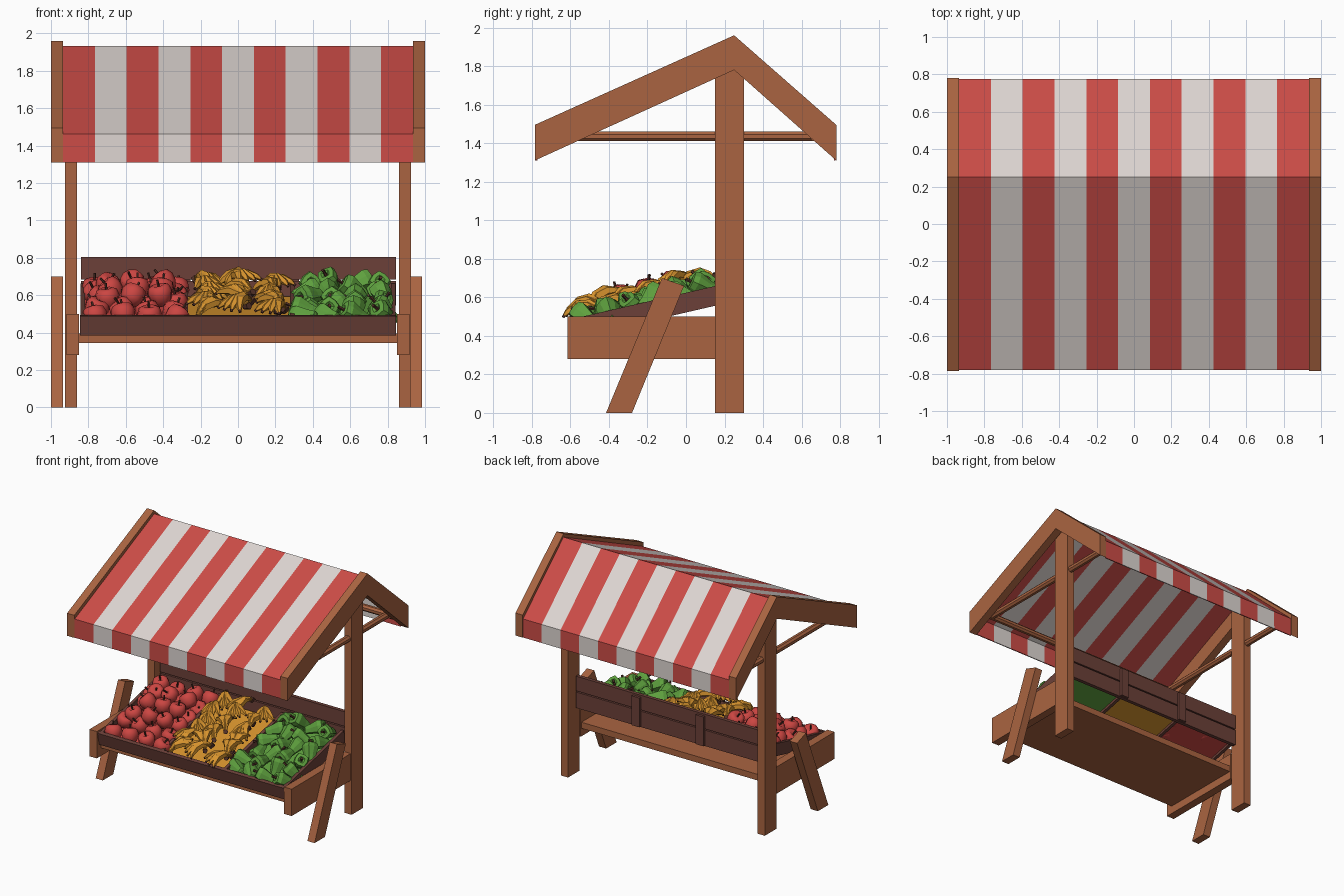
import bpy, bmesh, math, random
from mathutils import Matrix, Vector

if "Cube" in bpy.data.objects:
    bpy.data.objects.remove(bpy.data.objects["Cube"])

random.seed(4)


def lin(c):
    c /= 255
    return c / 12.92 if c <= 0.04045 else ((c + 0.055) / 1.055) ** 2.4


def material(name, r, g, b):
    m = bpy.data.materials.new(name)
    m.diffuse_color = (lin(r), lin(g), lin(b), 1)
    m.use_nodes = True
    m.node_tree.nodes["Principled BSDF"].inputs["Base Color"].default_value = m.diffuse_color
    return m


WOOD = material("warm wood", 170, 100, 65)
DARK = material("dark crate wood", 108, 64, 56)
RED = material("awning red", 204, 76, 71)
WHITE = material("awning white", 222, 214, 210)
APPLE = material("apple red", 204, 70, 66)
YELLOW = material("banana yellow", 216, 148, 46)
GREEN = material("pepper green", 94, 160, 62)
STEM = material("stem brown", 84, 50, 40)


def finish(bm, name, mats, matrix=None):
    bmesh.ops.recalc_face_normals(bm, faces=bm.faces)
    me = bpy.data.meshes.new(name)
    bm.to_mesh(me)
    bm.free()
    for m in mats:
        me.materials.append(m)
    ob = bpy.data.objects.new(name, me)
    bpy.context.collection.objects.link(ob)
    if matrix:
        ob.matrix_world = matrix
    return ob


def loft(bm, rings, mat=0):
    """Bridge rings of points and cap both ends."""
    vs = [[bm.verts.new(p) for p in r] for r in rings]
    n = len(vs[0])
    faces = [bm.faces.new(vs[0]), bm.faces.new(vs[-1])]
    for a, b in zip(vs, vs[1:]):
        for i in range(n):
            j = (i + 1) % n
            faces.append(bm.faces.new((a[i], a[j], b[j], b[i])))
    for f in faces:
        f.material_index = mat


def slab(name, prof, x0, x1, mat, matrix=None):
    """Extrude a (y, z) outline along x."""
    bm = bmesh.new()
    loft(bm, [[(x, y, z) for y, z in prof] for x in (x0, x1)])
    return finish(bm, name, [mat], matrix)


def box(name, x, y, z, mat, matrix=None):
    return slab(name, [(y[0], z[0]), (y[1], z[0]), (y[1], z[1]), (y[0], z[1])],
                x[0], x[1], mat, matrix)


def lathe(bm, prof, n, M, mat=0, lobe=0.0):
    loft(bm, [[M @ Vector((r * (1 - lobe * (i % 2)) * math.cos(i * math.tau / n),
                           r * (1 - lobe * (i % 2)) * math.sin(i * math.tau / n), z))
               for i in range(n)] for r, z in prof], mat)


def pole(name, p, q, r, mat):
    d = Vector(q) - Vector(p)
    M = (Matrix.Translation(p) @ d.to_track_quat('Z', 'Y').to_matrix().to_4x4()
         @ Matrix.Rotation(math.pi / 8, 4, 'Z'))
    bm = bmesh.new()
    lathe(bm, [(r, 0), (r, d.length)], 8, M)
    finish(bm, name, [mat])


# Frame: posts, gable rafters, leaning legs, table ends
gable = [(-.785, 1.31), (.25, 1.78), (.78, 1.31), (.78, 1.495), (.25, 1.96), (-.785, 1.495)]
leg = [(-.415, 0), (-.28, 0), (-.01, .66), (-.125, .70)]
for side, s, lx in (("left", -1, (-1, -.935)), ("right", 1, (.92, .985))):
    box(side + "_post", (s * .86, s * .925), (.15, .30), (0, 1.87), WOOD)
    slab(side + "_gable_rafter", gable, s * .935, s * 1.0, WOOD)
    slab(side + "_leaning_leg", leg, lx[0], lx[1], WOOD)
    box(side + "_table_end", (s * .85, s * .917), (-.615, .15), (.28, .50), WOOD)
    pole(side + "_tie_pole", (s * .89, -.64, 1.435), (s * .89, .67, 1.435), .027, WOOD)
for name, y in (("front", -.65), ("back", .67)):
    pole(name + "_awning_pole", (-.94, y, 1.435), (.94, y, 1.435), .027, WOOD)
box("table_board", (-.85, .85), (-.56, .14), (.345, .395), WOOD)

# Striped awning with hanging edges
bm = bmesh.new()
prof = [(-.776, 1.31), (-.776, 1.46), (.25, 1.928), (.772, 1.46), (.772, 1.31)]
N = 11
rows = [[bm.verts.new((-.935 + 1.87 * i / N, y, z)) for y, z in prof] for i in range(N + 1)]
for i in range(N):
    for k in range(4):
        f = bm.faces.new((rows[i][k], rows[i + 1][k], rows[i + 1][k + 1], rows[i][k + 1]))
        f.material_index = i % 2
awning = finish(bm, "striped_awning", [RED, WHITE])
mod = awning.modifiers.new("thickness", 'SOLIDIFY')
mod.thickness = .008
mod.offset = 0

# Sloping display tray, in its own tilted frame
TRAY = Matrix.Translation((0, -.59, .385)) @ Matrix.Rotation(math.radians(13), 4, 'X')
box("tray_front_board", (-.845, .845), (0, .03), (0, .105), DARK, TRAY)
for name, x in (("left_side", -.83), ("left_divider", -.28), ("right_divider", .29), ("right_side", .83)):
    box("tray_" + name, (x - .013, x + .013), (.03, .80), (0, .10), DARK, TRAY)
for name, a, b, m in (("apple", -.82, -.29, APPLE), ("banana", -.27, .28, YELLOW),
                      ("pepper", .30, .82, GREEN)):
    box(name + "_tray_floor", (a, b), (.03, .79), (.02, .032), m, TRAY)
# Back planks and battens
box("lower_back_plank", (-.84, .845), (.19, .22), (.545, .675), DARK)
box("upper_back_plank", (-.84, .845), (.19, .22), (.685, .805), DARK)
for x in (-.29, .29):
    box("back_batten", (x - .035, x + .035), (.22, .24), (.55, .79), DARK)


def jit(a):
    return random.uniform(-a, a)


def pose(x, v, w, tilt):
    return (Matrix.Translation((x, v, w)) @ Matrix.Rotation(random.uniform(0, math.tau), 4, 'Z')
            @ Matrix.Rotation(tilt, 4, 'X'))


# Apples
bm = bmesh.new()
spots = [(-.755 + .143 * i, .10 + .125 * j, .085) for i in range(4) for j in range(6)]
spots += [(-.69 + .14 * i, .28 + .15 * j, .15) for i in range(3) for j in range(3)]
for x, v, w in spots:
    M = pose(x + jit(.015), v + jit(.015), w + jit(.012), jit(.8))
    lathe(bm, [(.012, -.05), (.034, -.058), (.058, -.028), (.067, .012), (.056, .046),
               (.03, .057), (.008, .042)], 9, M, 0)
    lathe(bm, [(.006, .04), (.007, .085)], 5, M, 1)
apples = finish(bm, "apples", [APPLE, STEM], TRAY)
for f in apples.data.polygons:
    f.use_smooth = f.material_index == 0

# Bell peppers
bm = bmesh.new()
for i in range(4):
    for j in range(6):
        M = pose(.365 + .133 * i + jit(.02), .09 + .125 * j + jit(.02),
                 .085 + .006 * j + jit(.015), random.uniform(.6, 1.7))
        lathe(bm, [(.02, -.085), (.036, -.08), (.045, -.03), (.064, .035), (.055, .065),
                   (.028, .07), (.012, .058)], 8, M, 0, .16)
        lathe(bm, [(.012, .055), (.008, .075), (.01, .10)], 5, M, 1)
finish(bm, "bell_peppers", [GREEN, STEM], TRAY)


def banana(bm, M):
    """Arched five-sided tube with a dark tip."""
    rings = []
    for t, r in ((0, .010), (.14, .017), (.35, .027), (.62, .027), (.85, .018), (.95, .009), (1, .008)):
        a = (t - .5) * 1.9
        c = Vector((0, .125 * math.sin(a) + .10, .125 * math.cos(a) - .073))
        u = Vector((0, math.sin(a), math.cos(a)))
        rings.append([M @ (c + u * r * math.cos(k * math.tau / 5) +
                           Vector((r * math.sin(k * math.tau / 5), 0, 0))) for k in range(5)])
    loft(bm, rings[:-1], 0)
    loft(bm, rings[-2:], 1)


# Banana bunches
bm = bmesh.new()
for i in range(3):
    for j in range(6):
        yaw = jit(.7) + (math.pi if random.random() < .6 else 0)
        R = (Matrix.Translation((-.17 + .175 * i + jit(.02), .10 + .122 * j + jit(.02),
                                 .095 + (.035 if i == 1 else 0) + .005 * j + jit(.02)))
             @ Matrix.Rotation(yaw, 4, 'Z') @ Matrix.Rotation(jit(.25), 4, 'X')
             @ Matrix.Translation((0, -.10, 0)))
        for k in range(4):
            banana(bm, R @ Matrix.Rotation((k - 1.5) * .26, 4, 'Z')
                   @ Matrix.Rotation((k - 1.5) * .3, 4, 'Y'))
        lathe(bm, [(.017, -.02), (.02, .02)], 5, R @ Matrix.Rotation(1.0, 4, 'X'), 1)
finish(bm, "banana_bunches", [YELLOW, STEM], TRAY)
